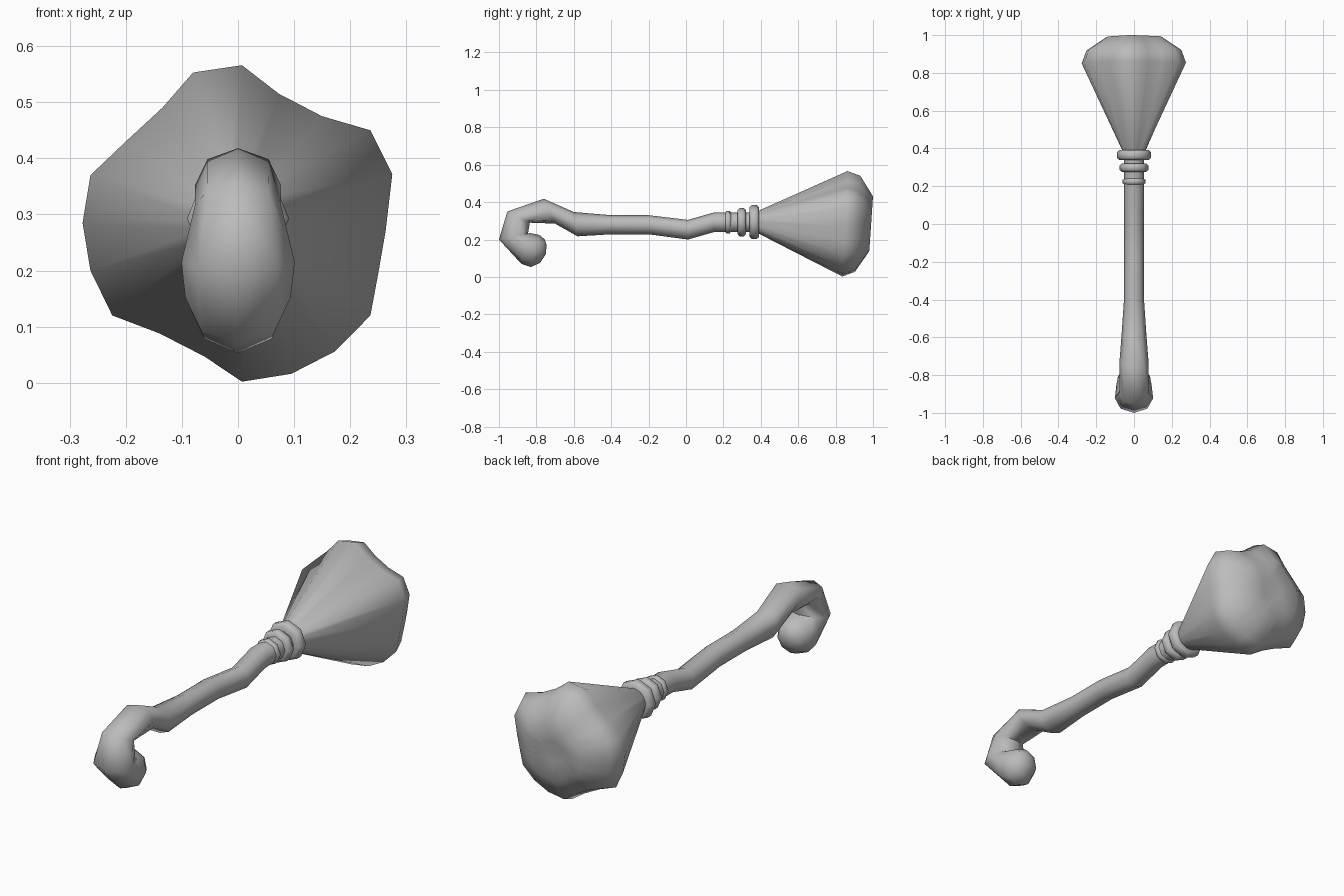
import bpy, bmesh
from math import sin, cos, tau

cube = bpy.data.objects.get("Cube")
if cube:
    bpy.data.objects.remove(cube)

grey = bpy.data.materials.new("plain grey")
grey.use_nodes = True
grey.diffuse_color = (0.5, 0.5, 0.5, 1)
grey.node_tree.nodes["Principled BSDF"].inputs["Base Color"].default_value = (0.5, 0.5, 0.5, 1)


def skin(name, rings, angle, closed=False):
    """Bridge equal rings of points into a tube, capped unless closed into a loop."""
    bm = bmesh.new()
    loops = [[bm.verts.new(p) for p in ring] for ring in rings]
    n = len(loops[0])
    pairs = list(zip(loops, loops[1:]))
    if closed:
        pairs.append((loops[-1], loops[0]))
    else:
        bm.faces.new(loops[0])
        bm.faces.new(loops[-1])
    for a, b in pairs:
        for i in range(n):
            j = (i + 1) % n
            bm.faces.new((a[i], a[j], b[j], b[i]))
    bmesh.ops.recalc_face_normals(bm, faces=bm.faces)
    mesh = bpy.data.meshes.new(name)
    bm.to_mesh(mesh)
    bm.free()
    mesh.materials.append(grey)
    obj = bpy.data.objects.new(name, mesh)
    bpy.context.collection.objects.link(obj)
    bpy.ops.object.select_all(action='DESELECT')
    obj.select_set(True)
    bpy.context.view_layer.objects.active = obj
    bpy.ops.object.shade_smooth_by_angle(angle=angle)
    return obj


def section(y1, z1, y2, z2, half_width, sides=8):
    """Oval section between an outer and an inner point of the side profile."""
    ring = []
    for i in range(sides):
        a = tau * i / sides
        t = (1 + cos(a)) / 2
        ring.append((half_width * sin(a), y2 + (y1 - y2) * t, z2 + (z1 - z2) * t))
    return ring


# Handle: outer point, inner point (y, z) and half width, from binding to hook tip
handle = [
    (0.42, 0.345, 0.42, 0.24, 0.053),
    (0.15, 0.345, 0.15, 0.24, 0.053),
    (0.01, 0.305, 0.01, 0.20, 0.053),
    (-0.20, 0.33, -0.20, 0.228, 0.053),
    (-0.40, 0.33, -0.40, 0.228, 0.053),
    (-0.60, 0.347, -0.58, 0.217, 0.066),
    (-0.76, 0.418, -0.70, 0.285, 0.077),
    (-0.955, 0.35, -0.835, 0.29, 0.076),
    (-1.0, 0.20, -0.845, 0.23, 0.101),
    (-0.88, 0.07, -0.835, 0.235, 0.094),
    (-0.83, 0.053, -0.785, 0.225, 0.085),
    (-0.78, 0.075, -0.755, 0.20, 0.06),
    (-0.75, 0.12, -0.745, 0.17, 0.025),
]
skin("handle", [section(*s) for s in handle], 1.2)

# Three binding rings, growing towards the head
AXIS = 0.293
for name, y, inner, outer, half in (("small_ring", 0.225, 0.045, 0.06, 0.018),
                                    ("middle_ring", 0.298, 0.045, 0.076, 0.022),
                                    ("large_ring", 0.365, 0.045, 0.091, 0.026)):
    profile = [(-half, inner), (-half, outer - 0.012), (-half * 0.5, outer),
               (half * 0.5, outer), (half, outer - 0.012), (half, inner)]
    rings = [section(y + dy, AXIS + r, y + dy, AXIS - r, r) for dy, r in profile]
    skin(name, rings, 0.9, closed=True)

# Brush head: uneven rim outline (x, z), drawn in to the neck and rounded over the end
rim = [(0.007, 0.566), (0.073, 0.515), (0.15, 0.475), (0.236, 0.45), (0.275, 0.372),
       (0.263, 0.27), (0.25, 0.195), (0.236, 0.12), (0.173, 0.056), (0.095, 0.016),
       (0.007, 0.002), (-0.06, 0.047), (-0.14, 0.088), (-0.224, 0.12), (-0.263, 0.20),
       (-0.277, 0.285), (-0.263, 0.37), (-0.20, 0.43), (-0.135, 0.49), (-0.08, 0.553)]
MID = 0.285


def rim_ring(y, scale, tilt):
    return [(x * scale, y + tilt * (z - MID), MID + (z - MID) * scale) for x, z in rim]


neck = [(0.062 * sin(tau * i / len(rim)), 0.39, AXIS + 0.062 * cos(tau * i / len(rim)))
        for i in range(len(rim))]
skin("brush_head", [neck, rim_ring(0.85, 1, 0.05), rim_ring(0.918, 0.91, 0.05),
                    rim_ring(0.99, 0.52, 0.035), rim_ring(0.985, 0.2, 0.03)], 1.0)
